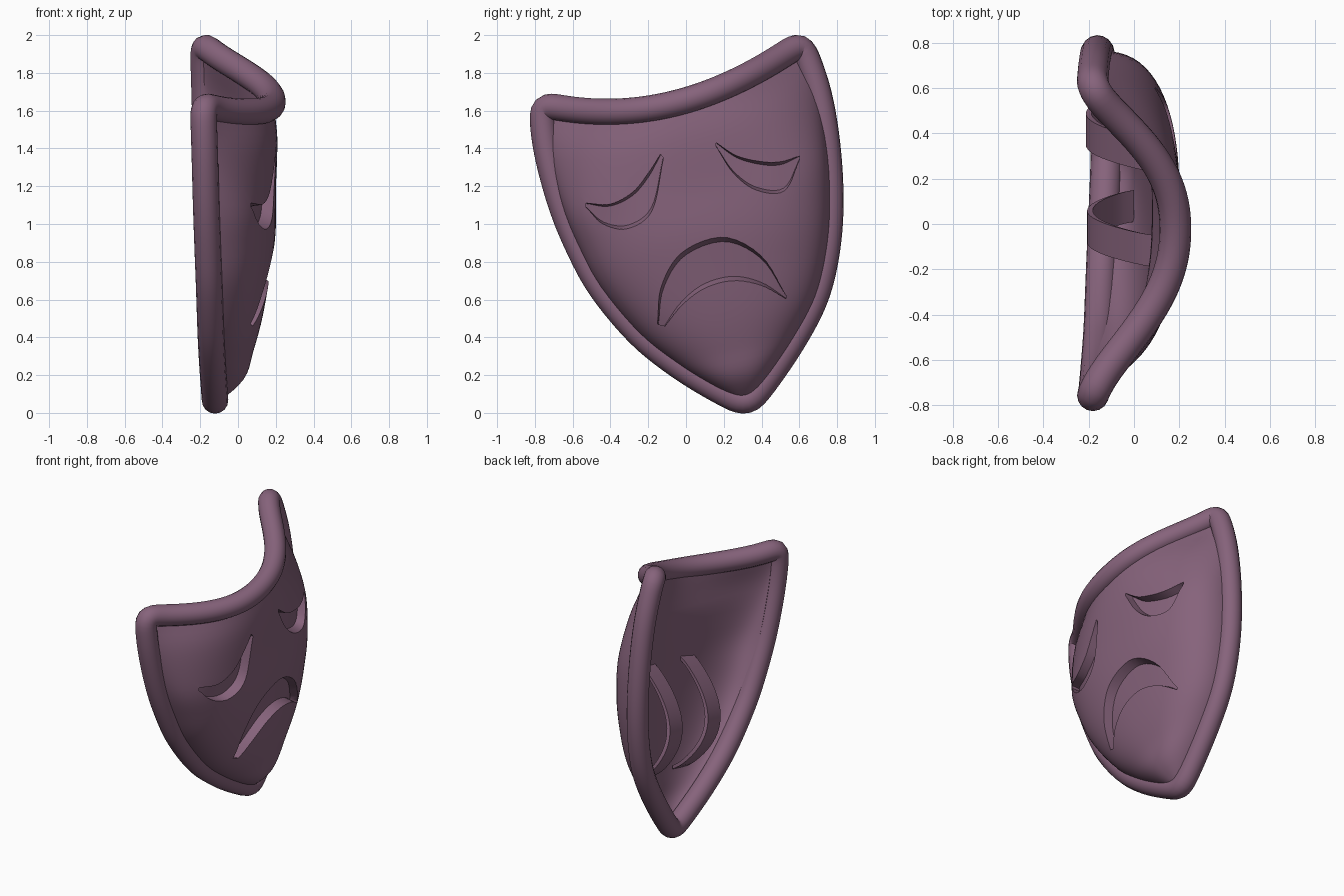
import bpy, bmesh
from math import sin, cos, pi
from mathutils import Vector
from mathutils.bvhtree import BVHTree

cube = bpy.data.objects.get("Cube")
if cube:
    bpy.data.objects.remove(cube)

mauve = bpy.data.materials.new("dusty_mauve")
mauve.use_nodes = True
colour = (0.24, 0.125, 0.20, 1)
mauve.diffuse_color = colour
bsdf = mauve.node_tree.nodes["Principled BSDF"]
bsdf.inputs["Base Color"].default_value = colour
bsdf.inputs["Roughness"].default_value = 0.6


def sample(points, t):
    """Smooth curve through the points, t from 0 to 1."""
    p = [Vector(q) for q in points]
    p = [2 * p[0] - p[1]] + p + [2 * p[-1] - p[-2]]
    f = t * (len(points) - 1)
    i = min(int(f), len(points) - 2)
    f -= i
    a, b, c, d = p[i:i + 4]
    return (2 * b + (c - a) * f + (2 * a - 5 * b + 4 * c - d) * f ** 2
            + (3 * b - a - 3 * c + d) * f ** 3) / 2


def add_object(name, bm):
    bmesh.ops.recalc_face_normals(bm, faces=bm.faces)
    mesh = bpy.data.meshes.new(name)
    bm.to_mesh(mesh)
    bm.free()
    mesh.materials.append(mauve)
    ob = bpy.data.objects.new(name, mesh)
    bpy.context.collection.objects.link(ob)
    return ob


def select(ob):
    bpy.ops.object.select_all(action='DESELECT')
    ob.select_set(True)
    bpy.context.view_layer.objects.active = ob


def smooth(ob, angle=0.7):
    select(ob)
    bpy.ops.object.shade_smooth_by_angle(angle=angle)


def loft(rings):
    """Skin a list of equal closed rings of points and cap the ends."""
    bm = bmesh.new()
    rows = [[bm.verts.new(p) for p in ring] for ring in rings]
    n = len(rows[0])
    for a, b in zip(rows, rows[1:]):
        for j in range(n):
            k = (j + 1) % n
            bm.faces.new((a[j], a[k], b[k], b[j]))
    bm.faces.new(rows[0])
    bm.faces.new(rows[-1])
    return bm


# Side outlines of the mask as (y, z), from the top corner down to the chin
SIDE_A = [(-.765, 1.635), (-.74, 1.4), (-.66, 1.1), (-.565, .87), (-.45, .66),
          (-.25, .42), (-.06, .265), (.12, .15), (.325, .04)]
SIDE_B = [(.61, 1.96), (.70, 1.7), (.75, 1.4), (.765, 1.1), (.745, .85),
          (.69, .62), (.59, .42), (.46, .22), (.325, .04)]
# Bulge depth, cross-section power and sag of each row
BULGE = [(.37, 1.5, .165), (.385, .8, .105), (.37, .42, .055), (.36, .38, .02),
         (.325, .38, 0), (.275, .4, 0), (.22, .45, 0), (.16, .5, 0), (0, .5, 0)]


def shell_point(u, v, scale=1):
    a, b = sample(SIDE_A, v), sample(SIDE_B, v)
    p = a.lerp(b, (u * scale + 1) / 2)
    depth, power, sag = sample(BULGE, v)
    w = abs(u - .08 * (1 - u * u) * max(0, 1 - 2 * v))
    bulge = max(0, depth) * max(0, 1 - w ** 2.3) ** power
    if scale < 1:
        bulge *= .85 - .18 * min(1, v * 6)
    return Vector((-.185 + .065 * v + bulge, p.x, p.y - sag * (1 - u * u)))


# Face shell: outer and inner skins joined in one closed loft
ROWS, COLS = 40, 40
us = [sin((j / COLS - .5) * pi) for j in range(COLS + 1)]
grid = [[shell_point(u, i / ROWS) for u in us] for i in range(ROWS + 1)]
inner = [[shell_point(u, .97 * i / ROWS, .9) for u in reversed(us)]
         for i in range(ROWS + 1)]
bm = loft([a + b for a, b in zip(grid, inner)])
bmesh.ops.remove_doubles(bm, verts=bm.verts, dist=.0005)
tree = BVHTree.FromBMesh(bm)
face = add_object("face_shell", bm)

# Recesses for eyes and mouth: (upper edge, lower edge) as (y, z)
RECESSES = {
    "eye_a": ([(-.53, 1.11), (-.4, 1.105), (-.28, 1.17), (-.2, 1.27), (-.135, 1.37)],
              [(-.53, 1.09), (-.44, 1.0), (-.31, .975), (-.18, 1.07), (-.12, 1.35)]),
    "eye_b": ([(.16, 1.43), (.27, 1.36), (.4, 1.33), (.5, 1.33), (.6, 1.36)],
              [(.16, 1.41), (.25, 1.27), (.37, 1.18), (.52, 1.175), (.6, 1.34)]),
    "mouth": ([(-.15, .47), (-.13, .67), (-.02, .85), (.2, .93), (.4, .83), (.53, .62)],
              [(-.11, .46), (-.02, .57), (.1, .66), (.25, .7), (.4, .675), (.53, .605)]),
}
cutters = []
for name, (upper, lower) in RECESSES.items():
    rings = []
    for i in range(25):
        ring = []
        # Walls slope inward from the opening to the floor
        for edge, other, dx, taper in ((upper, lower, -.06, .1), (upper, lower, .12, -.2),
                                       (lower, upper, .12, -.2), (lower, upper, -.06, .1)):
            edge_point = sample(edge, i / 24)
            hit = tree.ray_cast(Vector((2, *edge_point)), Vector((-1, 0, 0)))[0]
            y, z = edge_point.lerp(sample(other, i / 24), taper)
            ring.append((hit.x + dx, y, z))
        rings.append(ring)
    cutter = add_object(name + "_cutter", loft(rings))
    cutter.hide_render = True
    cutters.append(cutter)
    cut = face.modifiers.new(name, 'BOOLEAN')
    cut.operation = 'DIFFERENCE'
    cut.solver = 'EXACT'
    cut.object = cutter
select(face)
for m in list(face.modifiers):
    bpy.ops.object.modifier_apply(modifier=m.name)
for c in cutters:
    bpy.data.objects.remove(c)
smooth(face)

# Rolled rim: round tube along the shell boundary
path = (grid[0] + [r[-1] for r in grid[1:]]
        + [r[0] for r in reversed(grid[1:-1])])
lengths = [0]
for a, b in zip(path, path[1:] + path[:1]):
    lengths.append(lengths[-1] + (b - a).length)
even, k, N = [], 0, 200
for i in range(N):
    s = lengths[-1] * i / N
    while lengths[k + 1] <= s:
        k += 1
    f = (s - lengths[k]) / (lengths[k + 1] - lengths[k])
    even.append(path[k].lerp(path[(k + 1) % len(path)], f))
for _ in range(7):
    even = [(even[i - 1] + 2 * even[i] + even[(i + 1) % N]) / 4 for i in range(N)]
curve = bpy.data.curves.new("rim", 'CURVE')
curve.dimensions = '3D'
curve.bevel_depth = .07
curve.bevel_resolution = 6
spline = curve.splines.new('POLY')
spline.points.add(N - 1)
for pt, co in zip(spline.points, even):
    pt.co = (*co, 1)
spline.use_cyclic_u = True
curve.materials.append(mauve)
rim = bpy.data.objects.new("rim", curve)
bpy.context.collection.objects.link(rim)
select(rim)
bpy.ops.object.convert(target='MESH')
smooth(bpy.context.view_layer.objects.active, 1.0)

# Two arched grip straps behind the face
for name, y0, x1, z0, z1, bow in (("grip_strap_a", .30, -.07, 1.15, .48, .215),
                                  ("grip_strap_b", -.12, 0, 1.06, .36, .25)):
    rings = []
    for i in range(25):
        t = i / 24
        x = .09 + (x1 - .09) * t - bow * sin(pi * t) ** .8
        y = y0 + .2 * t
        z = z0 + (z1 - z0) * t
        tx, tz = .025 * sin(pi * t), .025 * cos(pi * t)
        rings.append([(x + s * tx, y + w, z + w * .25 - s * tz)
                      for w, s in ((-.07, 0), (.07, 0), (.07, 1), (-.07, 1))])
    smooth(add_object(name, loft(rings)))
